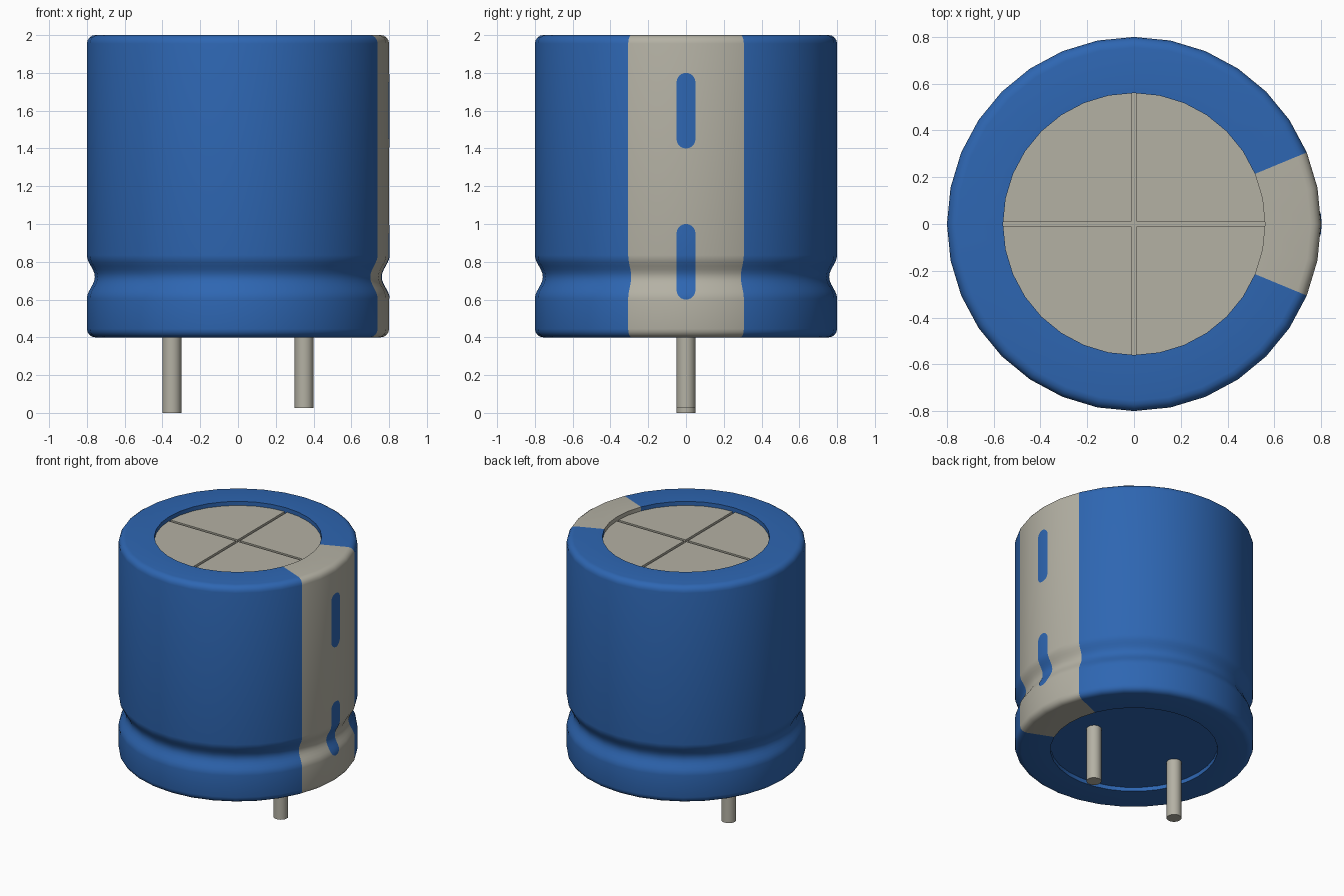
import bpy, bmesh, math
from math import sin, cos, pi, radians

if "Cube" in bpy.data.objects:
    bpy.data.objects.remove(bpy.data.objects["Cube"])


def material(name, rgb):
    m = bpy.data.materials.new(name)
    m.use_nodes = True
    m.diffuse_color = (*rgb, 1)
    m.node_tree.nodes["Principled BSDF"].inputs["Base Color"].default_value = (*rgb, 1)
    return m


BLUE = material("sleeve blue", (0.027, 0.133, 0.445))
GREY = material("warm grey", (0.456, 0.440, 0.371))


def finish(bm, name, mats, smooth=True):
    bm.normal_update()
    mesh = bpy.data.meshes.new(name)
    bm.to_mesh(mesh)
    bm.free()
    for m in mats:
        mesh.materials.append(m)
    ob = bpy.data.objects.new(name, mesh)
    bpy.context.collection.objects.link(ob)
    if smooth:
        bpy.ops.object.select_all(action='DESELECT')
        ob.select_set(True)
        bpy.context.view_layer.objects.active = ob
        bpy.ops.object.shade_smooth_by_angle(angle=radians(35))
    return ob


SEGS = 32
R, LIP = 0.8, 0.56          # outer radius, radius of the end openings
BASE, TOP = 0.4, 2.0
RECESS, BEVEL = 0.03, 0.045
GROOVE_Z, GROOVE_HALF, GROOVE_DEPTH = 0.72, 0.115, 0.042


def wall_radius(z):
    """Radius of the can wall, with its rounded crimp groove."""
    t = min(abs(z - GROOVE_Z) / GROOVE_HALF, 1)
    return R - GROOVE_DEPTH * (1 + cos(pi * t)) / 2


# Sleeve: one turned profile from the bottom recess up to the top lip
groove_zs = [GROOVE_Z + GROOVE_HALF * k / 6 for k in range(-6, 7)]
corner = [k * pi / 8 for k in range(5)]
profile = [(LIP, BASE + RECESS), (LIP, BASE)]
profile += [(R - BEVEL + BEVEL * sin(a), BASE + BEVEL - BEVEL * cos(a)) for a in corner]
profile += [(wall_radius(z), z) for z in groove_zs]
profile += [(R - BEVEL + BEVEL * cos(a), TOP - BEVEL + BEVEL * sin(a)) for a in corner]
profile += [(LIP, TOP), (LIP, TOP - 2 * RECESS)]

bm = bmesh.new()
rings = [[bm.verts.new((r * cos(2 * pi * i / SEGS), r * sin(2 * pi * i / SEGS), z))
          for i in range(SEGS)] for r, z in profile]
for low, high in zip(rings, rings[1:]):
    for i in range(SEGS):
        j = (i + 1) % SEGS
        f = bm.faces.new((low[i], low[j], high[j], high[i]))
        # grey stripe: the four columns facing +x
        f.material_index = 1 if i < 2 or i >= SEGS - 2 else 0
bm.faces.new(rings[0][::-1])
finish(bm, "sleeve", (BLUE, GREY))


# Minus marks: thin rounded plates that follow the wall and its groove
def minus_mark(name, z0, z1, half=0.05):
    bm = bmesh.new()
    rows = []
    caps = [half * (1 - cos(k * pi / 12)) for k in range(7)]
    inner = [z for z in groove_zs if z0 + half < z < z1 - half]
    for z in [z0 + c for c in caps] + inner + [z1 - c for c in caps[::-1]]:
        d = max(z0 + half - z, z - z1 + half, 0)
        w = max(math.sqrt(max(half * half - d * d, 0)), 0.001)
        x = wall_radius(z) + 0.003
        edge = x - w * math.tan(pi / SEGS)
        rows.append([bm.verts.new(p) for p in ((edge, -w, z), (x, 0, z), (edge, w, z))])
    for a, b in zip(rows, rows[1:]):
        for i in range(2):
            bm.faces.new((a[i], a[i + 1], b[i + 1], b[i]))
    finish(bm, name, (BLUE,))


minus_mark("upper_minus_mark", 1.4, 1.8)
minus_mark("lower_minus_mark", 0.6, 1.0)


def cylinder(name, x, radius, z0, z1, segs, mat):
    bm = bmesh.new()
    bmesh.ops.create_cone(bm, cap_ends=True, segments=segs, radius1=radius,
                          radius2=radius, depth=z1 - z0)
    bmesh.ops.translate(bm, verts=bm.verts, vec=(x, 0, (z0 + z1) / 2))
    finish(bm, name, (mat,))


# Lid: four quarter plates over a floor, leaving a scored cross
LID_Z, SCORE, SCORE_DEPTH = TOP - RECESS, 0.01, 0.015
cylinder("lid_floor", 0, LIP, LID_Z - 0.05, LID_Z - SCORE_DEPTH, SEGS, GREY)
bm = bmesh.new()
start = math.asin(SCORE / LIP)
angles = [start] + [2 * pi * k / SEGS for k in range(1, SEGS // 4)] + [pi / 2 - start]
outline = [(SCORE, SCORE)] + [(LIP * cos(a), LIP * sin(a)) for a in angles]
for q in range(4):
    c, s = cos(q * pi / 2), sin(q * pi / 2)
    low, high = [[bm.verts.new((c * x - s * y, s * x + c * y, z)) for x, y in outline]
                 for z in (LID_Z - SCORE_DEPTH, LID_Z)]
    bm.faces.new(high)
    for i in range(len(outline)):
        j = (i + 1) % len(outline)
        bm.faces.new((low[i], low[j], high[j], high[i]))
finish(bm, "lid_quarters", (GREY,), smooth=False)

# Pins: the right one is slightly longer
cylinder("right_pin", -0.35, 0.05, 0, BASE + RECESS + 0.02, 24, GREY)
cylinder("left_pin", 0.35, 0.05, 0.025, BASE + RECESS + 0.02, 24, GREY)
